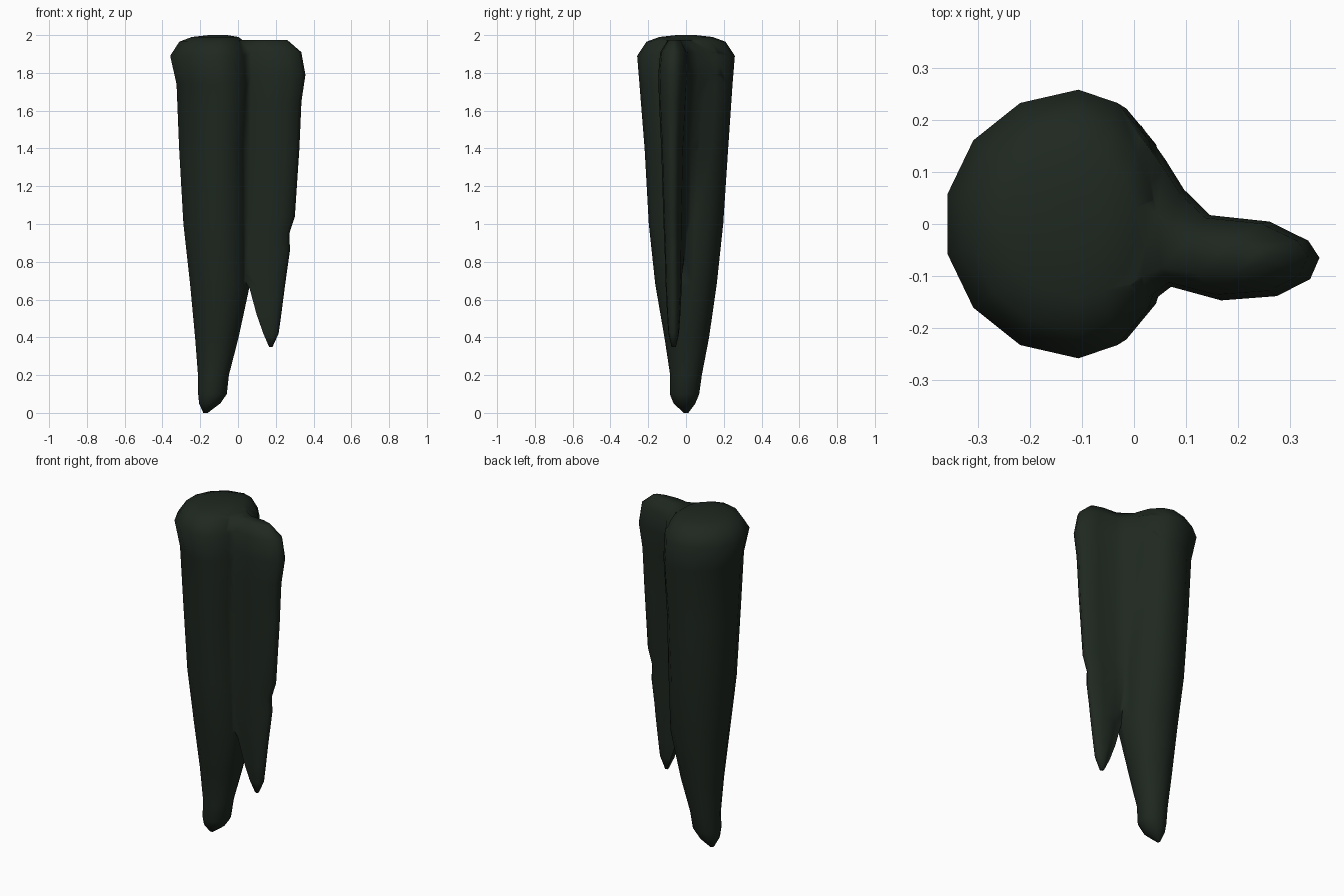
import bpy, bmesh, math

if "Cube" in bpy.data.objects:
    bpy.data.objects.remove(bpy.data.objects["Cube"])

moss = bpy.data.materials.new("dark moss green")
moss.diffuse_color = (0.0135, 0.021, 0.0145, 1)
moss.use_nodes = True
moss.node_tree.nodes["Principled BSDF"].inputs["Base Color"].default_value = moss.diffuse_color


def loft(name, rings):
    """Skin a stack of equal-length rings (bottom to top) and cap both ends."""
    bm = bmesh.new()
    rows = [[bm.verts.new(p) for p in r] for r in rings]
    n = len(rows[0])
    for a, b in zip(rows, rows[1:]):
        for i in range(n):
            j = (i + 1) % n
            bm.faces.new((a[i], a[j], b[j], b[i]))
    bm.faces.new(rows[0][::-1])
    bm.faces.new(rows[-1])
    bmesh.ops.triangulate(bm, faces=[f for f in bm.faces if len(f.verts) > 4])
    bmesh.ops.recalc_face_normals(bm, faces=bm.faces)
    me = bpy.data.meshes.new(name)
    bm.to_mesh(me)
    bm.free()
    me.materials.append(moss)
    ob = bpy.data.objects.new(name, me)
    bpy.context.collection.objects.link(ob)
    return ob


# main spike: z, centre x, centre y, radius, squash of its right half
main = [(0.0, -.172, 0, .012, 1), (.05, -.15, -.008, .057, 1), (.1, -.135, -.008, .077, 1),
        (.2, -.13, 0, .083, 1), (.4, -.112, .004, .117, 1), (.68, -.095, 0, .161, 1),
        (1.0, -.097, 0, .195, .82), (1.4, -.096, .002, .219, .72), (1.74, -.085, 0, .244, .66),
        (1.89, -.107, 0, .256, .67), (1.965, -.107, 0, .207, .7), (1.99, -.107, 0, .14, .8),
        (2.0, -.107, 0, .05, 1)]


def round_ring(z, cx, cy, r, squash, n=14):
    pts = []
    for i in range(n):
        a = math.tau * (i + .5) / n
        c = math.cos(a)
        pts.append((cx + 1.01 * r * c * (squash if c > 0 else 1), cy + 1.01 * r * math.sin(a), z))
    return pts


spike = loft("main_spike", [round_ring(*m) for m in main])

# side fin cross-section: position root to tip, half thickness, root flare
fin_shape = [(-.05, -.6, -1.2), (.06, -.65, -.5), (.2, -.68, 0), (.47, -1, 0), (.77, -.9, 0),
             (.95, -.5, 0), (1, 0, 0), (.94, .4, 0), (.73, .85, 0), (.41, 1, 0),
             (.27, .9, .7), (.17, .8, 1.5), (.04, .7, 2.4), (-.05, .7, 2.4)]
# z, root x, tip x, centre y, half thickness, flare
fin = [(.35, .165, .183, -.065, .012, 0), (.42, .138, .215, -.065, .028, 0),
       (.52, .105, .229, -.065, .035, 0), (.66, .07, .247, -.065, .042, 0),
       (.74, .02, .258, -.065, .045, .1), (.86, 0, .275, -.066, .047, .5),
       (.95, 0, .272, -.067, .05, .6), (1.04, 0, .301, -.068, .052, .8),
       (1.4, 0, .325, -.069, .062, .9), (1.65, 0, .336, -.068, .075, .9),
       (1.79, 0, .357, -.065, .082, 1), (1.91, 0, .335, -.062, .074, 1),
       (1.975, 0, .26, -.06, .035, 1)]


def fin_ring(z, x0, x1, yc, half, flare):
    return [(x0 + (x1 - x0) * u, yc + half * (v + f * flare), z) for u, v, f in fin_shape]


side = loft("side_spike", [fin_ring(*f) for f in fin])

# fuse the two spikes into one body
mod = spike.modifiers.new("fuse", 'BOOLEAN')
mod.operation = 'UNION'
mod.solver = 'EXACT'
mod.object = side
bpy.context.view_layer.objects.active = spike
spike.select_set(True)
bpy.ops.object.modifier_apply(modifier=mod.name)
bpy.data.objects.remove(side)
spike.name = "hanging_spikes"
bpy.ops.object.shade_smooth_by_angle(angle=math.radians(80))
